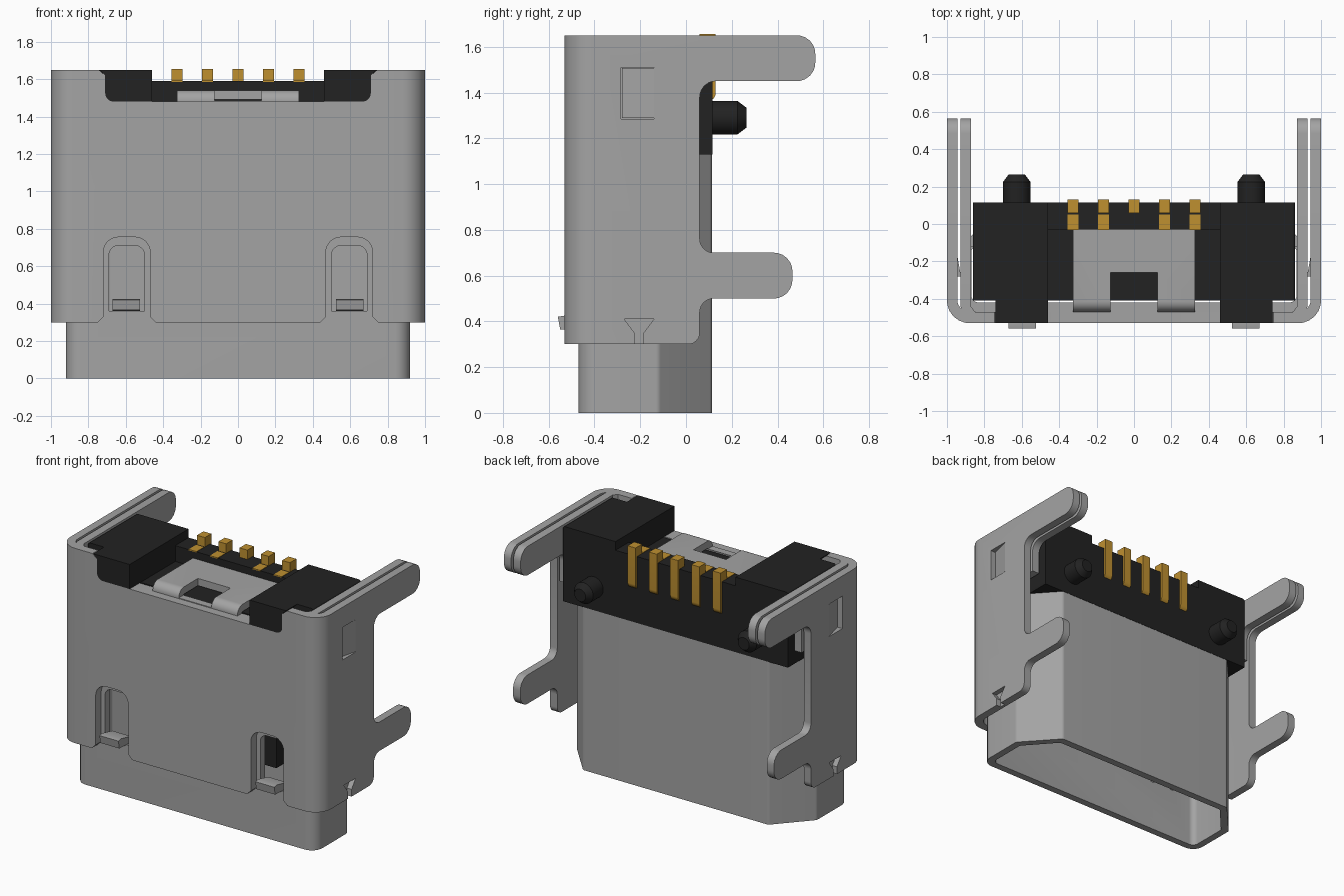
import bpy, bmesh, math
from mathutils import Vector

cube = bpy.data.objects.get("Cube")
if cube:
    bpy.data.objects.remove(cube, do_unlink=True)


def material(name, rgb):
    m = bpy.data.materials.new(name)
    m.use_nodes = True
    m.diffuse_color = (*rgb, 1)
    bsdf = next(n for n in m.node_tree.nodes if n.type == 'BSDF_PRINCIPLED')
    bsdf.inputs["Base Color"].default_value = (*rgb, 1)
    return m


STEEL = material("steel grey", (0.37, 0.37, 0.37))
BLACK = material("black plastic", (0.016, 0.016, 0.016))
GOLD = material("contact gold", (0.52, 0.28, 0.03))


def rounded(pts, steps=6):
    """Outline with each (u, v, radius) corner replaced by an arc."""
    out = []
    for i, p in enumerate(pts):
        c = Vector(p[:2])
        r = p[2] if len(p) > 2 else 0
        if not r:
            out.append(c)
            continue
        a = (Vector(pts[i - 1][:2]) - c).normalized()
        b = (Vector(pts[(i + 1) % len(pts)][:2]) - c).normalized()
        half = a.angle(b) / 2
        centre = c + (a + b).normalized() * r / math.sin(half)
        t = r / math.tan(half)
        v0, v1 = c + a * t - centre, c + b * t - centre
        out += [centre + v0.lerp(v1, k / steps).normalized() * r for k in range(steps + 1)]
    return out


def prism(name, pts, axis, lo, hi, mat=None, sx=1):
    """Extrude an outline along an axis; sx=-1 mirrors it across x."""
    place = {'x': lambda u, v, w: (w * sx, u, v),
             'y': lambda u, v, w: (u * sx, w, v),
             'z': lambda u, v, w: (u * sx, v, w)}[axis]
    bm = bmesh.new()
    outline = rounded(pts)
    ends = [[bm.verts.new(place(p.x, p.y, w)) for p in outline] for w in (lo, hi)]
    for ring in ends:
        bm.faces.new(ring)
    n = len(outline)
    for i in range(n):
        j = (i + 1) % n
        bm.faces.new((ends[0][i], ends[0][j], ends[1][j], ends[1][i]))
    bmesh.ops.recalc_face_normals(bm, faces=bm.faces)
    mesh = bpy.data.meshes.new(name)
    bm.to_mesh(mesh)
    bm.free()
    ob = bpy.data.objects.new(name, mesh)
    bpy.context.collection.objects.link(ob)
    if mat:
        mesh.materials.append(mat)
    return ob


def box(name, x, y, z, mat=None, sx=1):
    return prism(name, [(x[0], y[0]), (x[1], y[0]), (x[1], y[1]), (x[0], y[1])],
                 'z', z[0], z[1], mat, sx)


def boolean(ob, cutter, op='DIFFERENCE'):
    mod = ob.modifiers.new("cut", 'BOOLEAN')
    mod.operation, mod.solver, mod.object = op, 'EXACT', cutter
    graph = bpy.context.evaluated_depsgraph_get()
    mesh = bpy.data.meshes.new_from_object(ob.evaluated_get(graph))
    ob.modifiers.clear()
    ob.data = mesh
    bpy.data.objects.remove(cutter, do_unlink=True)


def mirrored(half):
    """Complete a symmetric outline from its +x half."""
    return half + [(-p[0], *p[1:]) for p in reversed(half)]


# Outer shield: folded U-shaped sheet trimmed to the side outline with legs
shield = prism("outer_shield", mirrored([
    (1, -0.53, 0.12), (1, 0.7), (0.945, 0.7), (0.945, -0.47, 0.065)]),
    'z', 0.2, 1.8, STEEL)
upper_leg = [(0.06, 1.45, 0.07), (0.565, 1.45, 0.08), (0.565, 1.65, 0.08)]
side = [(-0.6, 0.30), (0.06, 0.30, 0.05), (0.06, 0.50, 0.06), (0.465, 0.50, 0.08),
        (0.465, 0.70, 0.08), (0.06, 0.70, 0.06)] + upper_leg + [(-0.6, 1.65)]
boolean(shield, prism("trim", side, 'x', -1.2, 1.2), 'INTERSECT')
boolean(shield, prism("top_notch", mirrored([
    (0.745, 1.8), (0.745, 1.65), (0.71, 1.62), (0.71, 1.48, 0.045)]), 'y', -0.7, -0.40))
for s in (-1, 1):
    # Front arch openings, flared at the lower edge
    boolean(shield, prism("arch", [
        (0.44, 0.2), (0.44, 0.30), (0.47, 0.33), (0.47, 0.755, 0.08), (0.72, 0.755, 0.08),
        (0.72, 0.33), (0.75, 0.30), (0.75, 0.2)], 'y', -0.7, -0.40, None, s))
    # Side windows and lower dimples
    boolean(shield, box("window", (0.935, 1.1), (-0.285, -0.14), (1.285, 1.51), None, s))
    boolean(shield, prism("dimple", [
        (-0.27, 0.41), (-0.14, 0.41), (-0.185, 0.35), (-0.185, 0.2), (-0.225, 0.2),
        (-0.225, 0.35)], 'x', 0.965, 1.1, None, s))
    side_name = "left" if s > 0 else "right"
    # Inward-bent spring tab filling each window
    prism("window_tab_" + side_name, [(1.0, -0.14), (0.95, -0.14), (0.925, -0.28), (0.965, -0.28)],
          'z', 1.288, 1.507, STEEL, s)

# Inner shell: hollow plug opening with slanted rear corners
shell = prism("inner_shell", mirrored([
    (0.92, -0.47, 0.08), (0.92, -0.12, 0.03), (0.71, 0.113, 0.03)]), 'z', 0, 1.48, STEEL)
boolean(shell, prism("cavity", mirrored([
    (0.87, -0.42, 0.04), (0.87, -0.14, 0.02), (0.69, 0.063, 0.02)]), 'z', -0.2, 1.7))
boolean(shell, box("rear_trim", (-1.2, 1.2), (-0.12, 0.4), (1.13, 1.7)))
for s in (-1, 1):
    side_name = "left" if s > 0 else "right"
    boolean(shell, prism("spring_slot", [
        (0.50, 0.36), (0.69, 0.36), (0.69, 0.71, 0.05), (0.50, 0.71, 0.05)],
        'y', -0.6, -0.38, None, s))
    # Retaining bump poking through each arch
    prism("front_bump_" + side_name, [
        (-0.42, 0.36), (-0.55, 0.365), (-0.56, 0.42), (-0.53, 0.425), (-0.42, 0.40)],
        'x', 0.525, 0.67, STEEL, s)
    # Inner arm lying against the shield, with its own upper leg
    prism("inner_arm_" + side_name,
          [(-0.44, 1.23), (0.06, 1.23)] + upper_leg + [(-0.44, 1.65)],
          'x', 0.872, 0.928, STEEL, s)
    # Bent corner joining the arm to the front sheet
    prism("arm_corner_" + side_name, [
        (0.928, -0.44), (0.915, -0.47), (0.88, -0.485), (0.85, -0.47), (0.872, -0.44)],
        'z', 1.23, 1.65, STEEL, s)

# Folded tab over the top of the shell
tab = prism("top_tab", [
    (-0.47, 1.40), (-0.47, 1.54, 0.055), (-0.03, 1.54), (-0.03, 1.49),
    (-0.42, 1.49, 0.01), (-0.42, 1.40)], 'x', -0.325, 0.325, STEEL)
boolean(tab, box("tab_hole", (-0.125, 0.125), (-0.41, -0.26), (1.3, 1.7)))
boolean(tab, box("tab_step", (-0.125, 0.125), (-0.6, -0.26), (1.485, 1.7)))

# Plastic housing: raised ears with a lower middle
housing = prism("housing", mirrored([
    (0.46, 1.59), (0.46, 1.65), (0.862, 1.65, 0.015), (0.862, 1.13)]), 'y', -0.41, 0.115, BLACK)
boolean(housing, box("recess", (-0.46, 0.46), (-0.6, -0.03), (1.48, 1.8)))
box("tongue", (-0.47, 0.47), (-0.25, -0.08), (0.38, 1.14), BLACK)

for s in (-1, 1):
    side_name = "left" if s > 0 else "right"
    # Ear block filling the shield notch
    prism("housing_ear_" + side_name, [
        (0.46, 1.48), (0.71, 1.48, 0.045), (0.71, 1.62), (0.74, 1.65), (0.46, 1.65)],
        'y', -0.53, -0.40, BLACK, s)
    # Locating peg with chamfered tip
    bm = bmesh.new()
    rings = []
    for y, r in ((0.10, 0.073), (0.225, 0.073), (0.265, 0.043)):
        rings.append([bm.verts.new((s * 0.627 + r * math.cos(k * math.tau / 32), y,
                                    1.29 + r * math.sin(k * math.tau / 32))) for k in range(32)])
    for a, b in zip(rings, rings[1:]):
        for k in range(32):
            j = (k + 1) % 32
            bm.faces.new((a[k], a[j], b[j], b[k]))
    bm.faces.new(rings[0])
    bm.faces.new(rings[-1])
    bmesh.ops.recalc_face_normals(bm, faces=bm.faces)
    mesh = bpy.data.meshes.new("peg")
    bm.to_mesh(mesh)
    bm.free()
    mesh.materials.append(BLACK)
    bpy.context.collection.objects.link(bpy.data.objects.new("peg_" + side_name, mesh))

# Five contacts, with pads on the housing top for all but the middle one
for i in range(-2, 3):
    x = i * 0.163
    prism(f"contact_{i + 3}", [(0.06, 1.36), (0.13, 1.36, 0.04), (0.13, 1.655), (0.06, 1.655)],
          'x', x - 0.03, x + 0.03, GOLD)
    if i:
        box(f"contact_pad_{i + 3}", (x - 0.03, x + 0.03), (-0.032, 0.05), (1.586, 1.593), GOLD)

# Smooth the bends while keeping sheet edges sharp
for ob in bpy.context.scene.objects:
    ob.select_set(ob.type == 'MESH')
bpy.context.view_layer.objects.active = shield
bpy.ops.object.shade_smooth_by_angle(angle=math.radians(30))
